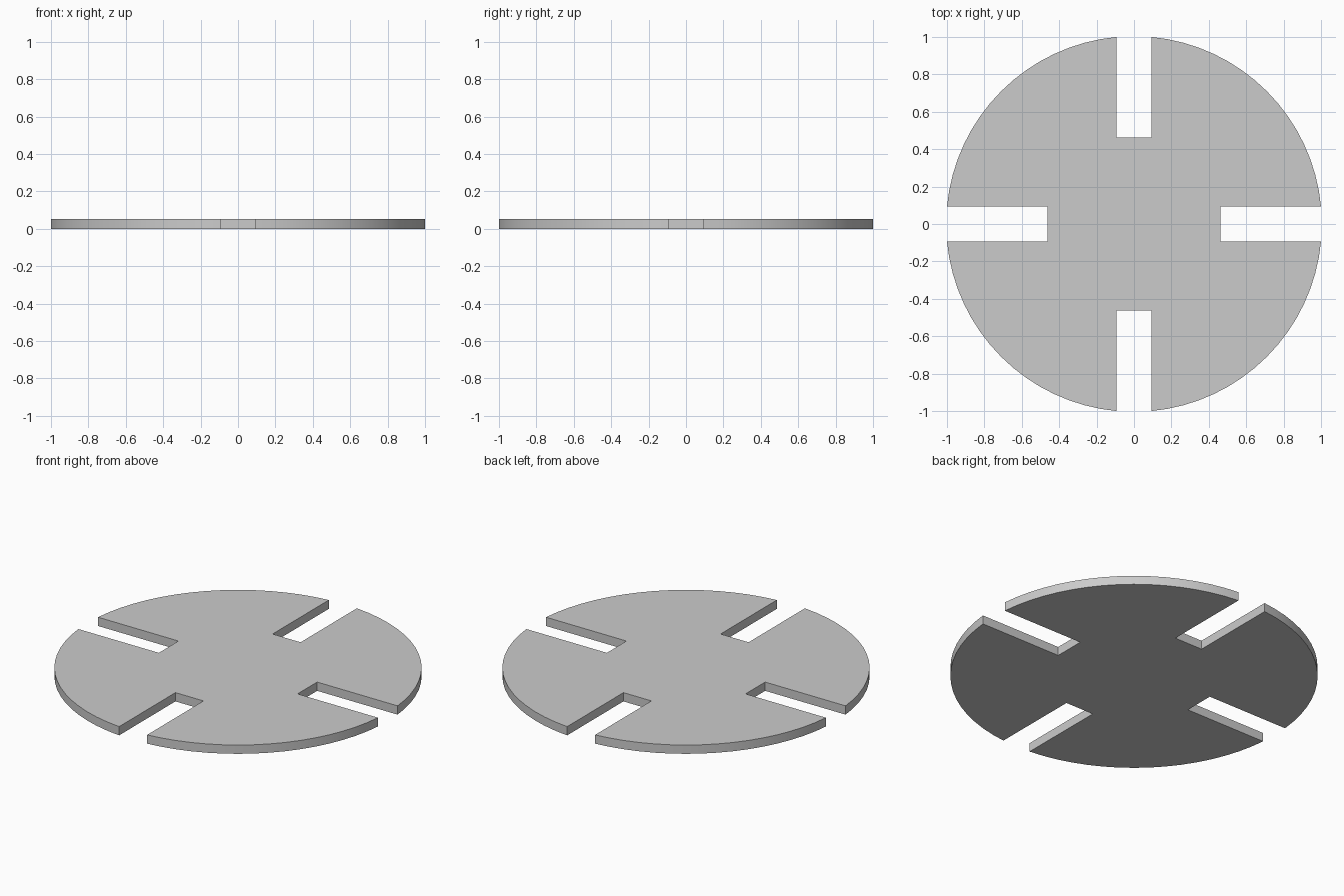
import bpy, bmesh
from math import atan2, hypot, cos, sin, pi

if "Cube" in bpy.data.objects:
    bpy.data.objects.remove(bpy.data.objects["Cube"])

HALF_SLOT = 0.0935   # half width of each slot
SLOT_END = 0.463     # distance of slot floor from centre
THICK = 0.053
STEPS = 16           # arc segments per quadrant
R = hypot(1.0, HALF_SLOT)
A0 = atan2(HALF_SLOT, 1.0)

# One quadrant of the outline: slot floor corner, rim arc, next slot floor corner
quad = [(SLOT_END, HALF_SLOT)]
for i in range(STEPS + 1):
    a = A0 + (pi / 2 - 2 * A0) * i / STEPS
    quad.append((R * cos(a), R * sin(a)))
quad.append((HALF_SLOT, SLOT_END))

# Repeat the quadrant four times around the centre
outline = []
for k in range(4):
    c, s = cos(k * pi / 2), sin(k * pi / 2)
    outline += [(x * c - y * s, x * s + y * c) for x, y in quad]

# Extrude the outline into the plate
bm = bmesh.new()
face = bm.faces.new([bm.verts.new((x, y, 0)) for x, y in outline])
ext = bmesh.ops.extrude_face_region(bm, geom=[face], use_keep_orig=True)
top = [g for g in ext["geom"] if isinstance(g, bmesh.types.BMVert)]
bmesh.ops.translate(bm, verts=top, vec=(0, 0, THICK))
bmesh.ops.recalc_face_normals(bm, faces=bm.faces)
mesh = bpy.data.meshes.new("slotted_disc")
bm.to_mesh(mesh)
bm.free()
disc = bpy.data.objects.new("slotted_disc", mesh)
bpy.context.collection.objects.link(disc)

# Smooth rim, sharp edges elsewhere
bpy.context.view_layer.objects.active = disc
disc.select_set(True)
bpy.ops.object.shade_smooth_by_angle(angle=pi / 6)
